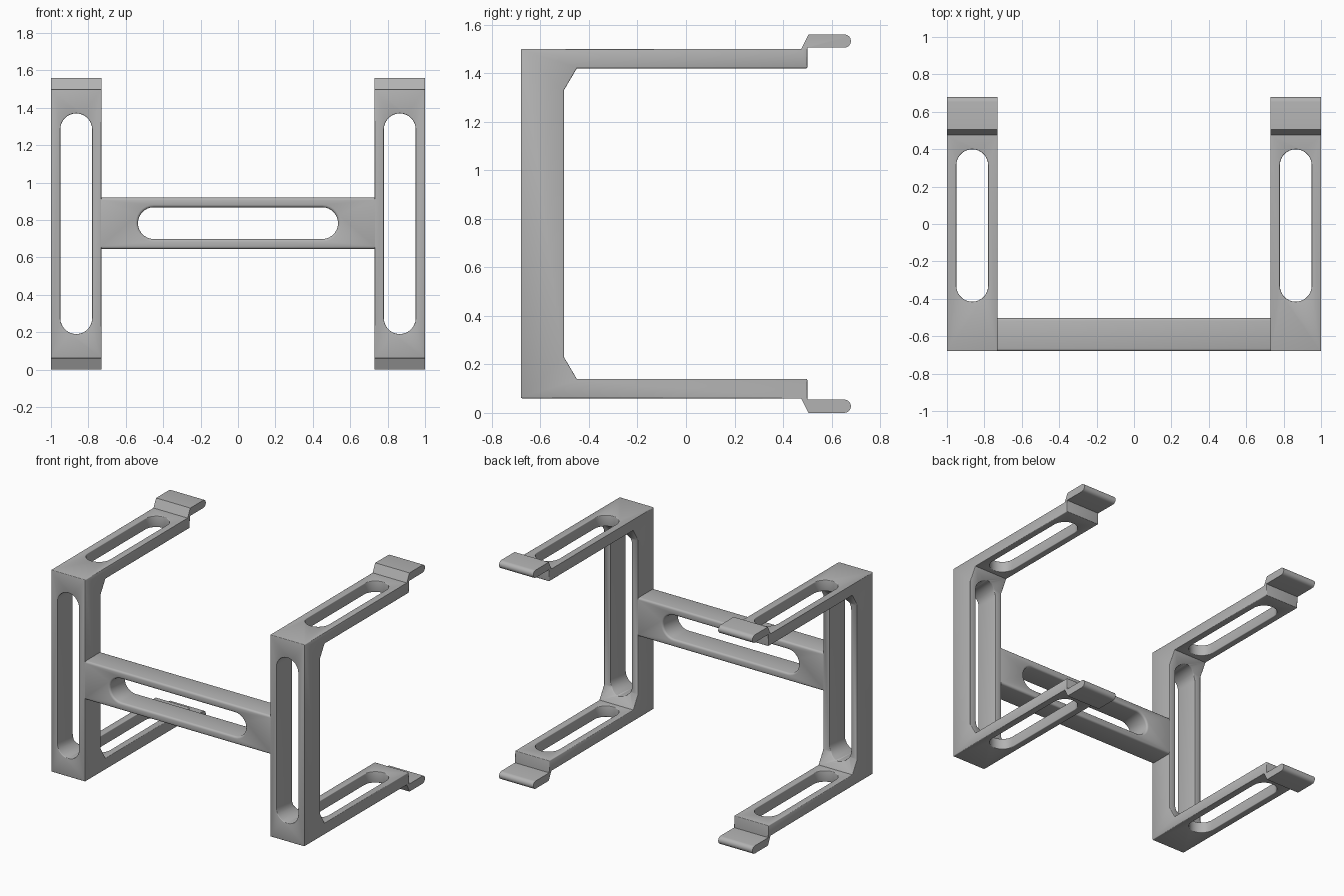
import bpy, bmesh, math
from mathutils import Vector

if "Cube" in bpy.data.objects:
    bpy.data.objects.remove(bpy.data.objects["Cube"], do_unlink=True)

MID = 0.78                      # mid height of the symmetric frame
FILLET = 0.014
SLOT_R = 0.085
X_IN, X_OUT = 0.73, 1.0
X_MID = (X_IN + X_OUT) / 2

grey = bpy.data.materials.new("satin grey")
grey.use_nodes = True
colour = (0.45, 0.45, 0.45, 1)
grey.diffuse_color = colour
grey.node_tree.nodes["Principled BSDF"].inputs["Base Color"].default_value = colour


def prism(name, outline, depth):
    """Closed outline of 3D points, extruded along the depth vector."""
    bm = bmesh.new()
    face = bm.faces.new([bm.verts.new(p) for p in outline])
    new = bmesh.ops.extrude_face_region(bm, geom=[face])["geom"]
    bmesh.ops.translate(bm, vec=Vector(depth),
                        verts=[v for v in new if isinstance(v, bmesh.types.BMVert)])
    bmesh.ops.recalc_face_normals(bm, faces=bm.faces)
    mesh = bpy.data.meshes.new(name)
    bm.to_mesh(mesh)
    bm.free()
    mesh.materials.append(grey)
    obj = bpy.data.objects.new(name, mesh)
    bpy.context.collection.objects.link(obj)
    return obj


def cut_slot(obj, centre, along, through, length, depth):
    """Cut a round-ended slot through the object."""
    c, u, n = Vector(centre), Vector(along), Vector(through)
    w = n.cross(u)
    pts = []
    for end in (0, 1):
        for i in range(15):
            a = math.pi * (end + i / 14) - math.pi / 2
            shift = (length / 2 - SLOT_R) * (1 - 2 * end)
            pts.append(c - n * depth / 2 + u * (shift + SLOT_R * math.cos(a))
                       + w * SLOT_R * math.sin(a))
    cutter = prism("slot_cutter", pts, n * depth)
    cutter.hide_render = True
    mod = obj.modifiers.new("slot", "BOOLEAN")
    mod.operation, mod.solver, mod.object = "DIFFERENCE", "EXACT", cutter
    bpy.context.view_layer.objects.active = obj
    bpy.ops.object.modifier_apply(modifier=mod.name)
    bpy.data.objects.remove(cutter, do_unlink=True)


def is_tab(p):
    return p.y > 0.51 or (p.y > 0.4 and abs(p.z - MID) > 0.715)


def finish(obj):
    """Round the square edges, leaving the tabs crisp, then shade."""
    bm = bmesh.new()
    bm.from_mesh(obj.data)
    edges = [e for e in bm.edges
             if len(e.link_faces) == 2
             and e.calc_face_angle(0) > math.radians(60)
             and not is_tab((e.verts[0].co + e.verts[1].co) / 2)]
    bmesh.ops.bevel(bm, geom=edges, offset=FILLET, offset_type="OFFSET",
                    segments=3, profile=0.5, affect="EDGES", clamp_overlap=True)
    bm.to_mesh(obj.data)
    bm.free()
    for o in bpy.context.selected_objects:
        o.select_set(False)
    obj.select_set(True)
    bpy.context.view_layer.objects.active = obj
    bpy.ops.object.shade_smooth_by_angle(angle=math.radians(35))


# Upper half of the C-shaped bracket outline as (y, height above the middle)
tab_r = 0.0275
tip = [(0.68 - tab_r + tab_r * math.sin(a), 0.7525 + tab_r * math.cos(a))
       for a in (math.pi * i / 8 for i in range(9))]
half = ([(-0.68, 0.72), (0.475, 0.72), (0.505, 0.78)] + tip
        + [(0.5, 0.725), (0.5, 0.64), (-0.45, 0.64), (-0.503, 0.55)])
outline = half + [(y, -h) for y, h in reversed(half)]

# Side brackets with slots in the upright and both arms
for side, name in ((1, "left_bracket"), (-1, "right_bracket")):
    bracket = prism(name, [(side * X_IN, y, MID + h) for y, h in outline],
                    (side * (X_OUT - X_IN), 0, 0))
    x = side * X_MID
    cut_slot(bracket, (x, -0.59, MID), (0, 0, 1), (0, 1, 0), 1.18, 0.4)
    cut_slot(bracket, (x, -0.008, MID), (0, 1, 0), (0, 0, 1), 0.815, 2)
    finish(bracket)

# Crossbar joining the uprights
x_end = X_IN + 0.015
bar = prism("crossbar", [(-x_end, y, z) for y, z in
                         ((-0.68, 0.645), (-0.503, 0.645), (-0.503, 0.92), (-0.68, 0.92))],
            (2 * x_end, 0, 0))
cut_slot(bar, (0, -0.59, 0.783), (1, 0, 0), (0, 1, 0), 1.07, 0.4)
finish(bar)
